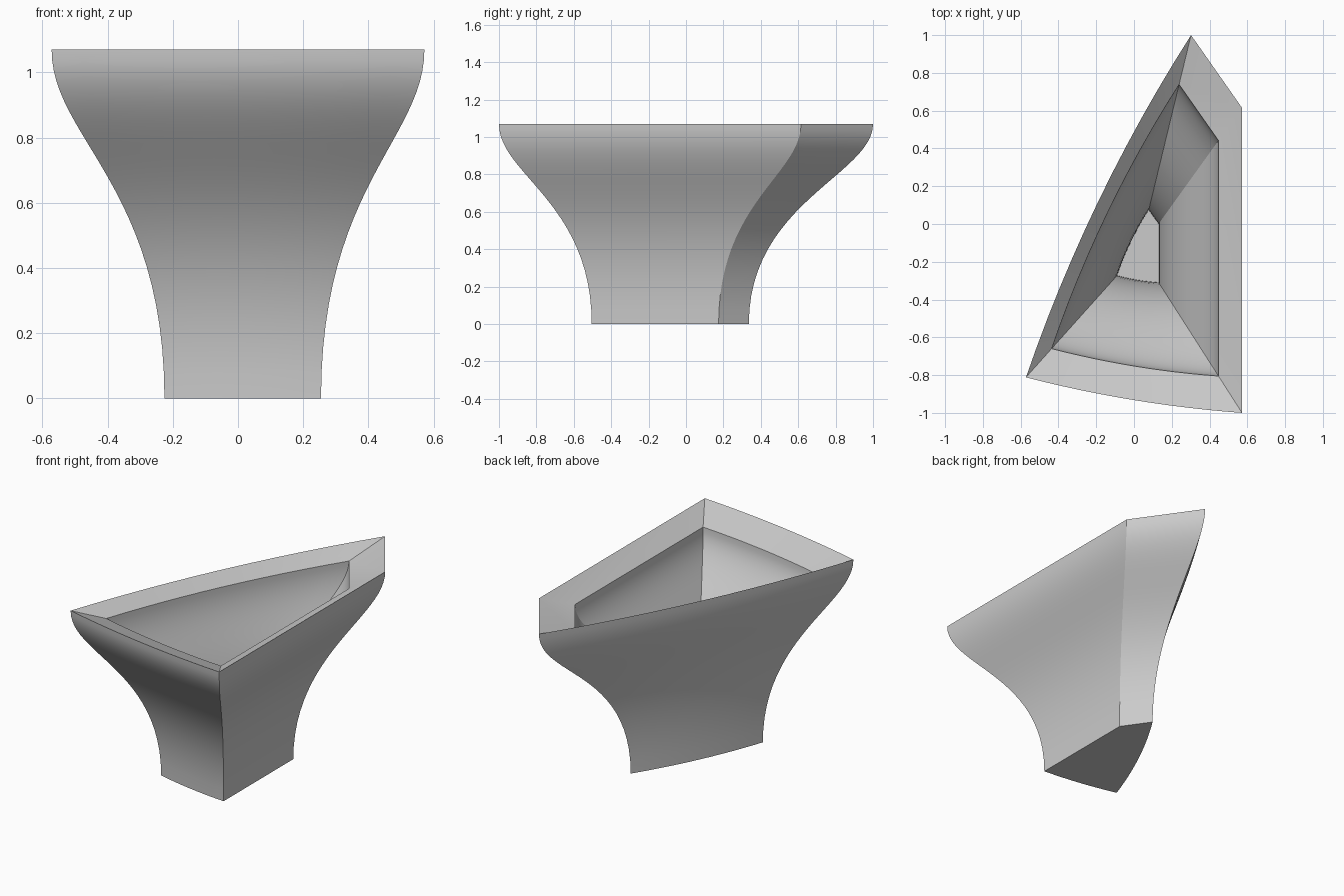
import bpy, bmesh, math
from mathutils import Vector

if "Cube" in bpy.data.objects:
    bpy.data.objects.remove(bpy.data.objects["Cube"])

HEIGHT = 1.07
CENTRE = Vector((0.025, -0.145))   # point the plan shrinks towards
CORNERS = [(-0.572, -0.812), (0.572, -1.0), (0.572, 0.615), (0.302, 1.0)]
BOW = [0.026, 0.0, 0.0, 0.06]      # outward bulge of each side
SIDE_STEPS, RISE_STEPS = 12, 24


def plan():
    """Outline of the rim, with the front and left sides gently bowed."""
    pts = []
    for i, bow in enumerate(BOW):
        a, b = Vector(CORNERS[i]), Vector(CORNERS[(i + 1) % 4])
        d = (b - a).normalized()
        out = Vector((d.y, -d.x))
        for k in range(SIDE_STEPS if bow else 1):
            t = k / SIDE_STEPS
            pts.append(a.lerp(b, t) + out * bow * 4 * t * (1 - t))
    return pts


def flare(t):
    """S-shaped flare: plan scale and height."""
    u = 1 - t
    scale = 0.42 + 0.58 * (3 * u * t * t + t ** 3)
    z = 0.65 * 3 * u * u * t + 0.8 * 3 * u * t * t + HEIGHT * t ** 3
    return scale, z


# outer wall from the base up, then the inner wall down to the floor
outer = [flare(i / RISE_STEPS) for i in range(RISE_STEPS + 1)]
FLOOR, LIP = 0.05, 1.0
inner = [(s - 0.228, FLOOR + (LIP - FLOOR) * z / HEIGHT) for s, z in reversed(outer)]

outline = plan()
bm = bmesh.new()
rings = []
for s, z in outer + inner:
    rings.append([bm.verts.new((*(CENTRE + (p - CENTRE) * s), z)) for p in outline])
n = len(outline)
for low, high in zip(rings, rings[1:]):
    for i in range(n):
        j = (i + 1) % n
        bm.faces.new((low[i], low[j], high[j], high[i]))
bm.faces.new(rings[0][::-1])   # underside
bm.faces.new(rings[-1])        # cavity floor
bmesh.ops.recalc_face_normals(bm, faces=bm.faces)

mesh = bpy.data.meshes.new("flared_planter")
bm.to_mesh(mesh)
bm.free()
planter = bpy.data.objects.new("flared_planter", mesh)
bpy.context.collection.objects.link(planter)

grey = bpy.data.materials.new("light_grey")
grey.diffuse_color = (0.6, 0.6, 0.6, 1)
grey.use_nodes = True
grey.node_tree.nodes["Principled BSDF"].inputs["Base Color"].default_value = grey.diffuse_color
mesh.materials.append(grey)

bpy.context.view_layer.objects.active = planter
planter.select_set(True)
bpy.ops.object.shade_smooth_by_angle(angle=math.radians(30))
